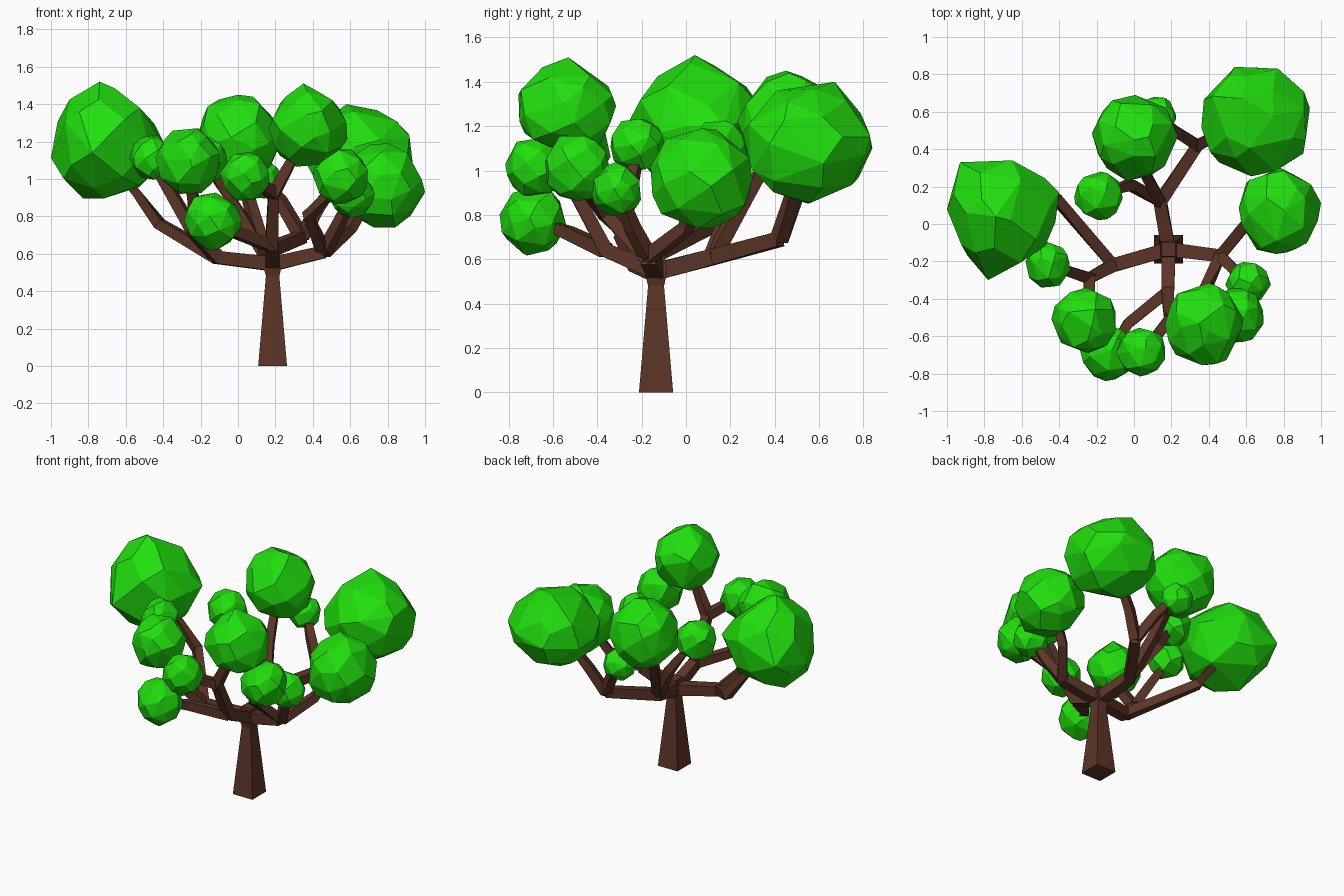
import bpy, bmesh, math, random
from mathutils import Vector

if "Cube" in bpy.data.objects:
    bpy.data.objects.remove(bpy.data.objects["Cube"])

random.seed(7)


def material(name, color):
    m = bpy.data.materials.new(name)
    m.diffuse_color = color
    m.use_nodes = True
    m.node_tree.nodes["Principled BSDF"].inputs["Base Color"].default_value = m.diffuse_color
    return m


BARK = material("bark", (0.107, 0.036, 0.02, 1))
LEAF = material("leaf", (0.015, 0.74, 0.004, 1))


def finish(bm, name, mat):
    bmesh.ops.recalc_face_normals(bm, faces=bm.faces)
    me = bpy.data.meshes.new(name)
    bm.to_mesh(me)
    bm.free()
    me.materials.append(mat)
    ob = bpy.data.objects.new(name, me)
    bpy.context.collection.objects.link(ob)
    return ob


def limb(name, points, radii):
    """Square tapered tube along a path; radii are half widths."""
    pts = [Vector(p) for p in points]
    bm = bmesh.new()
    rings = []
    for i, (p, r) in enumerate(zip(pts, radii)):
        d_in = (p - pts[max(i - 1, 0)]).normalized()
        d_out = (pts[min(i + 1, len(pts) - 1)] - p).normalized()
        t = (d_in + d_out).normalized()
        ref = Vector((0, 1, 0)) if abs(t.z) > 0.97 else Vector((0, 0, 1))
        u = t.cross(ref).normalized()
        v = t.cross(u)
        rings.append([bm.verts.new(p + u * a * r + v * b * r)
                      for a, b in ((-1, -1), (1, -1), (1, 1), (-1, 1))])
    for a, b in zip(rings, rings[1:]):
        for k in range(4):
            bm.faces.new((a[k], a[(k + 1) % 4], b[(k + 1) % 4], b[k]))
    bm.faces.new(rings[0])
    bm.faces.new(rings[-1])
    return finish(bm, name, BARK)


def foliage(name, center, size, count, peaks=()):
    """Irregular faceted ball: hull of jittered points, fitted to its size."""
    bm = bmesh.new()
    pts = []
    for i in range(count):
        z = 1 - 2 * (i + 0.5) / count
        a = i * math.pi * (3 - math.sqrt(5))
        s = math.sqrt(1 - z * z)
        p = Vector((s * math.cos(a), s * math.sin(a), z))
        p += Vector([random.uniform(-0.17, 0.17) for _ in range(3)])
        pts.append(p.normalized() * random.uniform(0.95, 1.03))
    lo = [min(p[k] for p in pts) for k in range(3)]
    hi = [max(p[k] for p in pts) for k in range(3)]
    for p in pts:
        bm.verts.new([center[k] + size[k] * (2 * (p[k] - lo[k]) / (hi[k] - lo[k]) - 1)
                      for k in range(3)])
    for p in peaks:
        bm.verts.new(p)
    res = bmesh.ops.convex_hull(bm, input=bm.verts)
    junk = {g for g in res["geom_interior"] + res["geom_unused"]
            if isinstance(g, bmesh.types.BMVert)}
    bmesh.ops.delete(bm, geom=list(junk), context='VERTS')
    bmesh.ops.dissolve_limit(bm, angle_limit=math.radians(9),
                             verts=bm.verts, edges=bm.edges)
    finish(bm, name, LEAF)


# Trunk with flared hub
limb("trunk", [(.185, -.135, 0), (.185, -.135, .48), (.185, -.135, .54), (.185, -.135, .62)],
     [.077, .036, .05, .038])

# Branch forks
hub = (.185, -.135, .545)
left, left_fork = (-.11, -.22, .58), (-.24, -.29, .72)
front, front_fork = (.18, -.36, .64), (.19, -.51, .92)
right = (.46, -.17, .61)
back, back_fork = (.14, .12, .61), (.34, .42, .69)

# Main boughs
limb("left_bough", [hub, left, left_fork], [.038, .036, .03])
limb("front_bough", [hub, front, front_fork], [.038, .034, .028])
limb("right_bough", [hub, right], [.038, .034])
limb("back_bough", [hub, back, back_fork], [.038, .036, .032])

# Branches: fork, bend, end inside the foliage
branches = {
    "far_left": [left, (-.42, .14, .76), (-.60, .1, 1.0)],
    "front_left": [left_fork, (-.24, -.42, .9), (-.26, -.48, 1.02)],
    "small_left": [left_fork, (-.36, -.25, .93), (-.44, -.22, 1.06)],
    "low_front": [front, (-.03, -.53, .72), (-.1, -.64, .76)],
    "middle_front": [front_fork, (.12, -.6, .97), (.05, -.65, 1.0)],
    "high_front": [front_fork, (.25, -.52, 1.03), (.32, -.53, 1.16)],
    "front_right": [right, (.375, -.365, .8), (.5, -.46, .93)],
    "small_right": [right, (.53, -.24, .74), (.59, -.29, .87)],
    "far_right": [right, (.6, .0, .74), (.7, .05, .9)],
    "back_left": [back, (.06, .27, .88), (.02, .4, 1.1)],
    "small_back_left": [back, (-.02, .21, .86), (-.14, .17, 1.04)],
    "back_right": [back_fork, (.43, .47, .85), (.54, .51, 1.0)],
    "small_back": [back_fork, (.23, .49, .88), (.15, .56, .98)],
}
for name, path in branches.items():
    limb(name + "_branch", path, [.031, .028, .022])

# Foliage balls: centre, half sizes, point count, protruding corners
clumps = {
    "far_left": ((-.71, .045, 1.19), (.29, .295, .295), 32,
                 [(-.74, .04, 1.52), (-.4, .17, 1.2), (-.78, -.3, 1.14), (-.93, .33, 1.17)]),
    "front_left": ((-.27, -.515, 1.095), (.172, .175, .175), 36),
    "small_left": ((-.46, -.215, 1.115), (.12, .125, .118), 32),
    "low_front": ((-.135, -.69, .772), (.155, .15, .155), 34),
    "middle_front": ((.035, -.685, 1.015), (.132, .13, .13), 34),
    "high_front": ((.375, -.535, 1.275), (.21, .22, .21), 36, [(.35, -.53, 1.51)]),
    "front_right": ((.545, -.485, 1.01), (.148, .15, .147), 34),
    "small_right": ((.61, -.315, .915), (.122, .112, .122), 32),
    "far_right": ((.78, .07, .965), (.22, .23, .225), 36),
    "back_left": ((.005, .46, 1.22), (.23, .23, .22), 36, [(0, .45, 1.45)]),
    "small_back_left": ((-.19, .15, 1.095), (.13, .13, .13), 32),
    "back_right": ((.65, .545, 1.115), (.29, .29, .265), 36,
                   [(.58, .67, 1.4), (.54, .84, 1.1), (.77, .83, 1.15)]),
    "small_back": ((.12, .575, 1.0), (.105, .105, .105), 32),
}
for name, spec in clumps.items():
    foliage(name + "_foliage", *spec)
